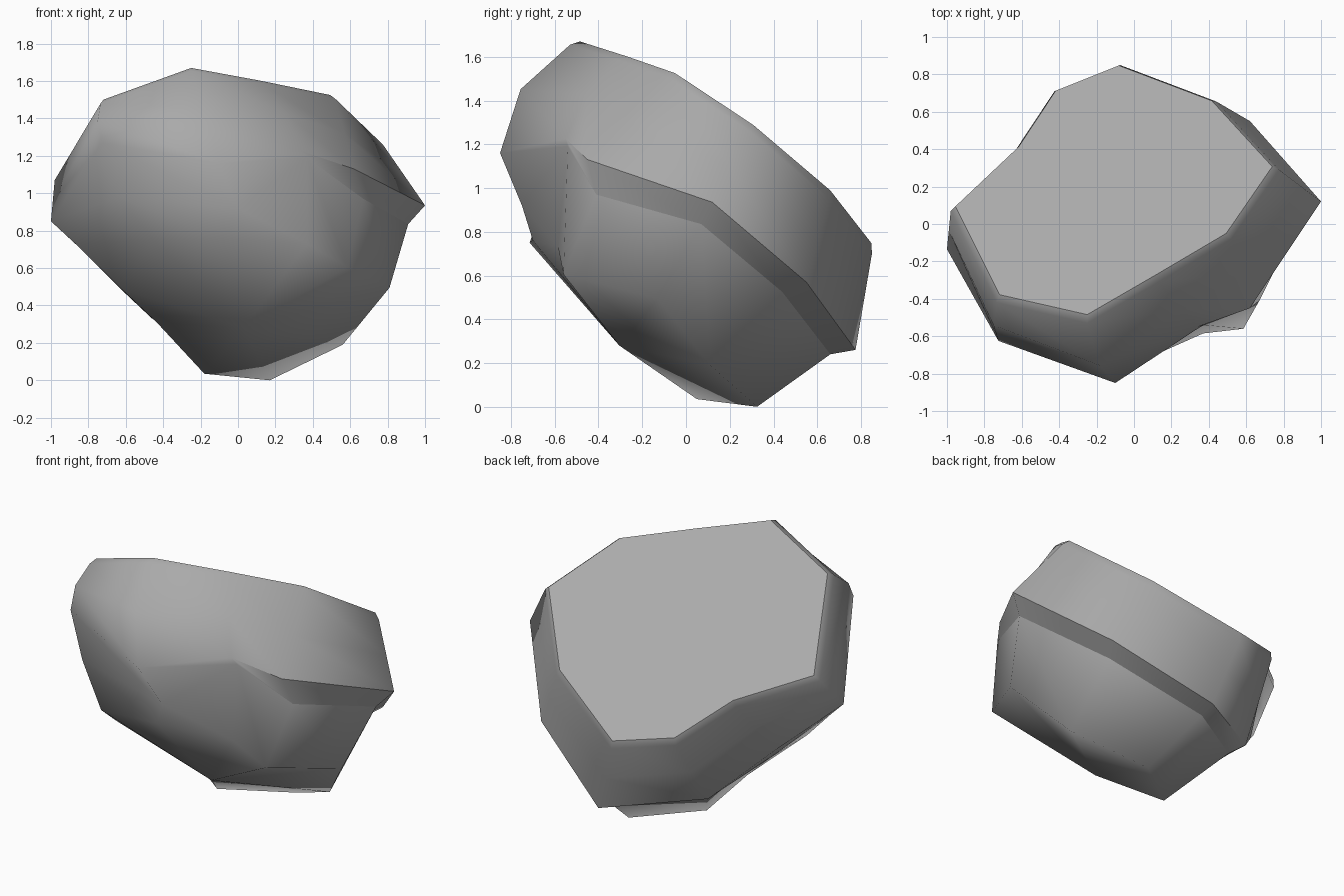
import bpy, bmesh
from mathutils import Vector

if "Cube" in bpy.data.objects:
    bpy.data.objects.remove(bpy.data.objects["Cube"])

# Cross-section rings of the tilted boulder, ten corners each, from the flat cap down
RIM = [(-.25, -.53, 1.655), (.13, -.31, 1.585), (.52, -.08, 1.505), (.775, .29, 1.26), (.44, .655, .95),
       (-.075, .85, .70), (-.425, .71, .76), (-.63, .40, .94), (-.98, .07, 1.07), (-.735, -.42, 1.48)]
LIP = [(-.10, -.85, 1.16), (.34, -.55, 1.225), (.62, -.45, 1.13), (1, .12, .935), (.62, .55, .57),
       (.066, .775, .26), (-.46, .44, .33), (-.73, .16, .60), (-1, -.135, .85), (-.725, -.625, 1.27)]
UNDERCUT = [(0, -.75, .92), (.37, -.54, 1.19), (.67, -.41, .97), (.91, .07, .835), (.55, .44, .525),
            (.05, .66, .24), (-.40, .36, .29), (-.64, .08, .50), (-.87, -.20, .73), (-.64, -.63, .98)]
FOOT = [(-.08, -.70, .76), (.37, -.585, .73), (.585, -.56, .605), (.81, -.13, .495), (.56, .11, .19),
        (.17, .325, 0), (-.18, .05, .035), (-.435, .01, .31), (-.62, -.32, .485), (-.45, -.715, .75)]
KEEL = (.03, -.305, .28)

rim = [Vector(p) for p in RIM]
lip = [Vector(p) for p in LIP]
centre = sum(rim, Vector()) / len(rim)
up = Vector((-.143, .687, 1)).normalized()

# Softened cap edge, and a slight bulge on the front shoulder
cap = [p.lerp(centre, .035) + up * .038 for p in rim]
bulge = {0: .08, 1: .04, 9: .03}
shoulder = []
for i, (a, b) in enumerate(zip(rim, lip)):
    m = a.lerp(b, .5)
    out = m - centre
    out -= up * out.dot(up)
    shoulder.append(m + out.normalized() * bulge.get(i, 0))

bm = bmesh.new()
rings = [[bm.verts.new(p) for p in ring] for ring in (cap, rim, shoulder, lip, UNDERCUT, FOOT)]
n = len(rim)
top = bm.faces.new(rings[0])
for upper, lower in zip(rings, rings[1:]):
    for i in range(n):
        j = (i + 1) % n
        bm.faces.new((upper[i], lower[i], lower[j], upper[j]))

# Underside fan
keel = bm.verts.new(KEEL)
for i in range(n):
    bm.faces.new((rings[-1][i], keel, rings[-1][(i + 1) % n]))
bmesh.ops.recalc_face_normals(bm, faces=bm.faces[:])

# Smooth stone with a flat cap, and a crisp overhanging ledge around the right and back
for f in bm.faces:
    f.smooth = f is not top
for ring in rings[3:5]:
    for i in range(1, 6):
        bm.edges.get((ring[i], ring[i + 1])).smooth = False

mesh = bpy.data.meshes.new("boulder")
bm.to_mesh(mesh)
bm.free()
boulder = bpy.data.objects.new("boulder", mesh)
bpy.context.collection.objects.link(boulder)

# Large faces dominate the shading
weighted = boulder.modifiers.new("weighted shading", 'WEIGHTED_NORMAL')
weighted.keep_sharp = True

# Stone colour
stone = bpy.data.materials.new("grey stone")
stone.diffuse_color = (.4, .4, .4, 1)
stone.use_nodes = True
stone.node_tree.nodes["Principled BSDF"].inputs["Base Color"].default_value = stone.diffuse_color
mesh.materials.append(stone)
